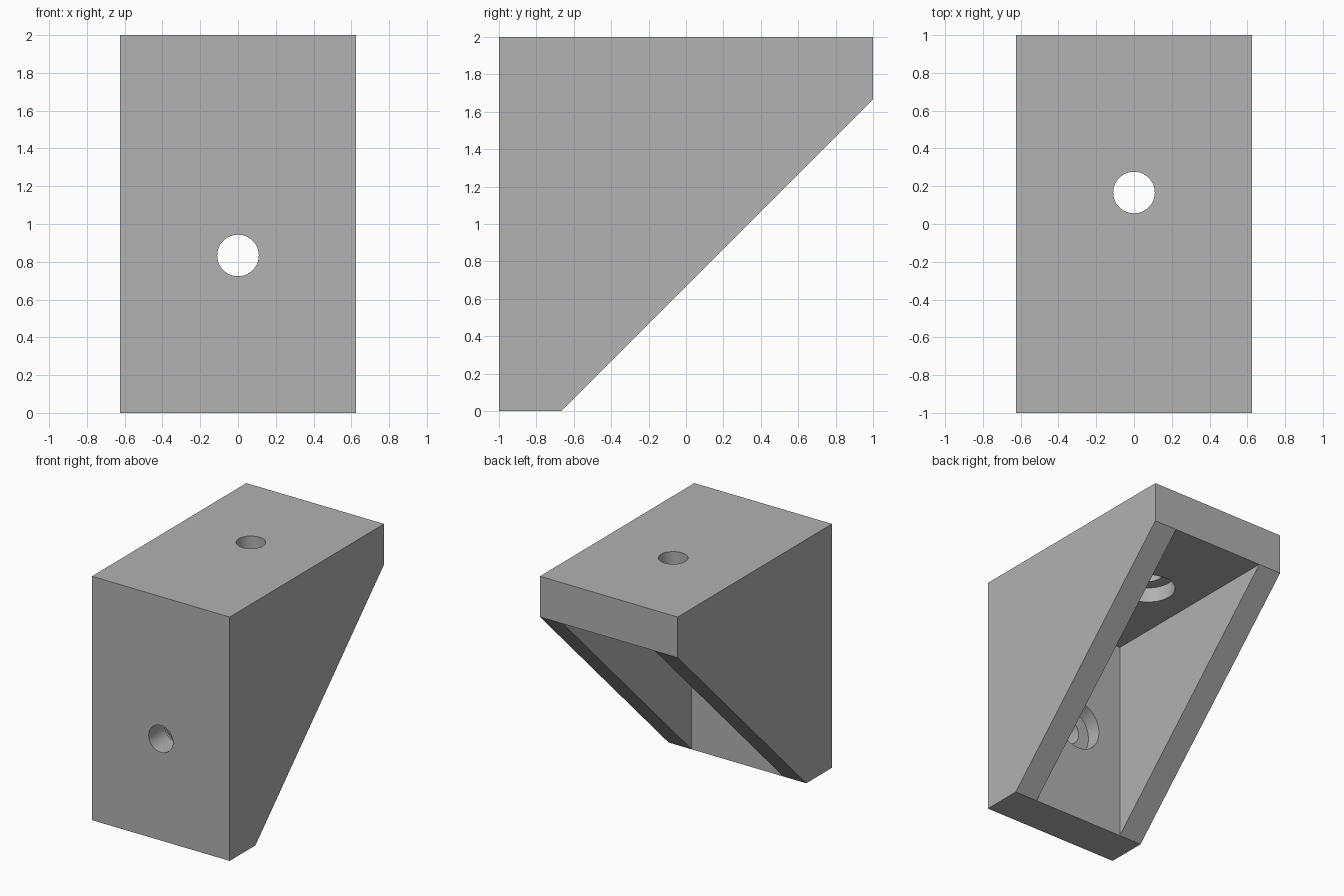
import bpy
import bmesh
from math import pi, radians
from mathutils import Matrix

cube = bpy.data.objects.get("Cube")
if cube:
    bpy.data.objects.remove(cube, do_unlink=True)

HALF_WIDTH = 0.625
HALF_CAVITY = 0.417
PLATE = 1 / 3
BORE_RADIUS = 0.11
RECESS_RADIUS = 0.208
RECESS_DEPTH = 0.125

# Plain grey material
grey = bpy.data.materials.new("plain_grey")
grey.use_nodes = True
colour = (0.445, 0.445, 0.445, 1)
grey.diffuse_color = colour
grey.node_tree.nodes["Principled BSDF"].inputs["Base Color"].default_value = colour


def make_object(name, bm):
    bmesh.ops.recalc_face_normals(bm, faces=bm.faces)
    mesh = bpy.data.meshes.new(name)
    bm.to_mesh(mesh)
    bm.free()
    mesh.materials.append(grey)
    obj = bpy.data.objects.new(name, mesh)
    bpy.context.collection.objects.link(obj)
    return obj


# Side profile: a outer foot, b outer corner, c outer tip,
# d slope top, e slope bottom, f inner corner of the cavity
profile = {
    "a": (-1, 0), "b": (-1, 2), "c": (1, 2),
    "d": (1, 2 - PLATE), "e": (PLATE - 1, 0), "f": (PLATE - 1, 2 - PLATE),
}
bm = bmesh.new()


def section(keys, x):
    return {k: bm.verts.new((x, *profile[k])) for k in keys}


right, left = section("abcde", -HALF_WIDTH), section("abcde", HALF_WIDTH)
in_right, in_left = section("def", -HALF_CAVITY), section("def", HALF_CAVITY)

# Side walls, inside and outside, with their sloping edges
for outer, inner in ((right, in_right), (left, in_left)):
    bm.faces.new([outer[k] for k in "abcde"])
    bm.faces.new([inner[k] for k in "def"])
    bm.faces.new((outer["d"], outer["e"], inner["e"], inner["d"]))

# Front plate and top plate, outside then inside
for p, q in ("ab", "bc"):
    bm.faces.new((right[p], left[p], left[q], right[q]))
for p, q in ("ef", "fd"):
    bm.faces.new((in_right[p], in_left[p], in_left[q], in_right[q]))

# Ends of the two plates
for p, q in ("ae", "cd"):
    bm.faces.new((right[p], left[p], left[q], in_left[q], in_right[q], right[q]))

bracket = make_object("corner_bracket", bm)


def cut_cylinder(name, radius, centre, depth, rotation):
    bm = bmesh.new()
    bmesh.ops.create_cone(bm, cap_ends=True, segments=64, radius1=radius,
                          radius2=radius, depth=depth,
                          matrix=Matrix.Translation(centre) @ rotation)
    cutter = make_object(name, bm)
    cutter.hide_render = True
    mod = bracket.modifiers.new(name, "BOOLEAN")
    mod.operation = "DIFFERENCE"
    mod.solver = "EXACT"
    mod.object = cutter
    bpy.context.view_layer.objects.active = bracket
    bpy.ops.object.modifier_apply(modifier=mod.name)
    bpy.data.objects.remove(cutter, do_unlink=True)


# Screw holes with a wider recess on the inside of each plate
upright = Matrix.Identity(4)
lying = Matrix.Rotation(pi / 2, 4, "X")
inner_y, inner_z = PLATE - 1, 2 - PLATE
hole_y, hole_z = 1 / 6, 5 / 6
cut_cylinder("top_bore", BORE_RADIUS, (0, hole_y, 2 - PLATE / 2), 0.5, upright)
cut_cylinder("top_recess", RECESS_RADIUS, (0, hole_y, inner_z),
             2 * RECESS_DEPTH, upright)
cut_cylinder("front_bore", BORE_RADIUS, (0, PLATE / 2 - 1, hole_z), 0.5, lying)
cut_cylinder("front_recess", RECESS_RADIUS, (0, inner_y, hole_z),
             2 * RECESS_DEPTH, lying)

# Smooth hole walls, sharp plate edges
bpy.ops.object.select_all(action="DESELECT")
bracket.select_set(True)
bpy.context.view_layer.objects.active = bracket
bpy.ops.object.shade_smooth_by_angle(angle=radians(30))
